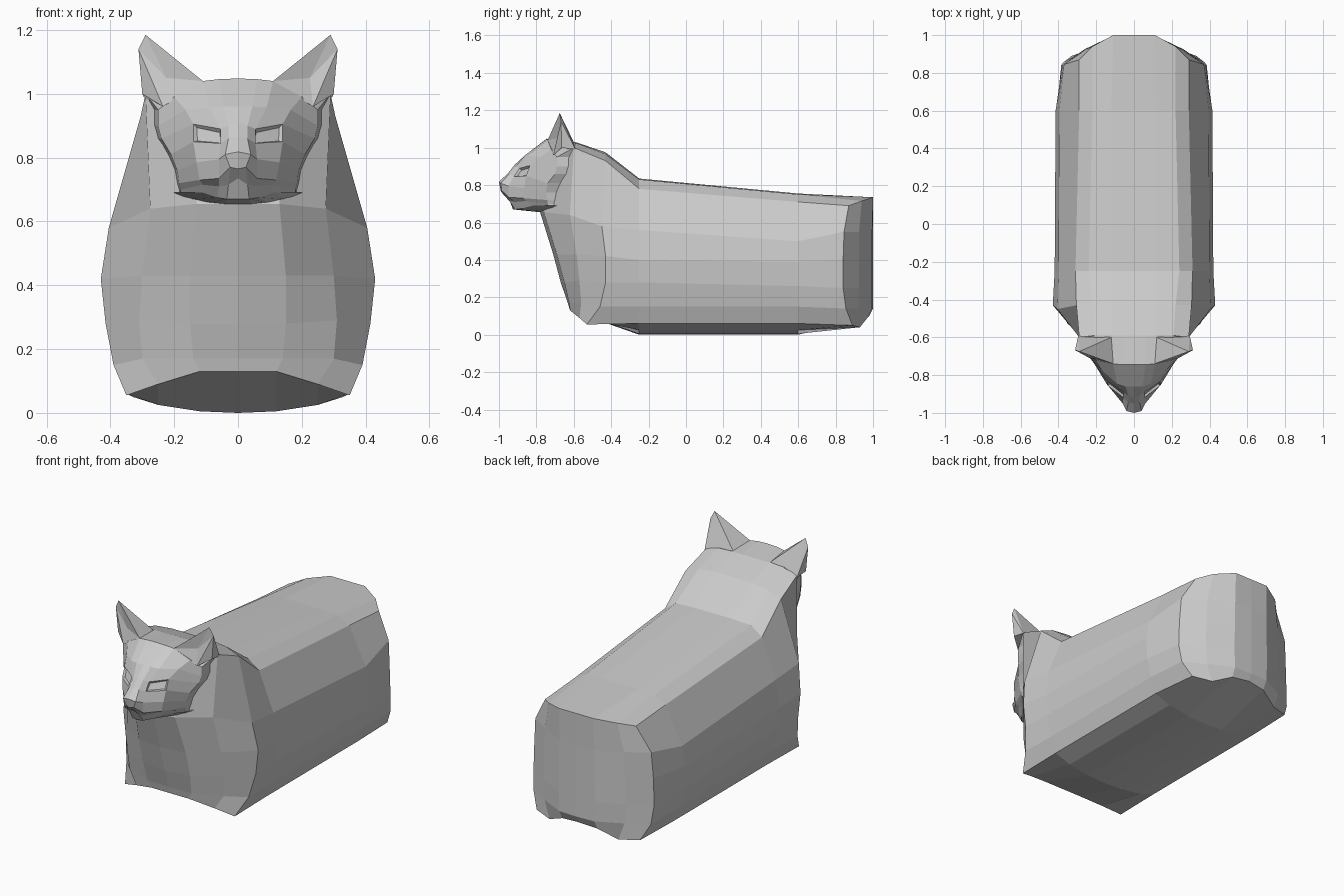
import bpy
import bmesh

cube = bpy.data.objects.get("Cube")
if cube:
    bpy.data.objects.remove(cube, do_unlink=True)

grey = bpy.data.materials.new("light_grey")
grey.use_nodes = True
COLOUR = (0.6, 0.6, 0.6, 1)
grey.diffuse_color = COLOUR
grey.node_tree.nodes["Principled BSDF"].inputs["Base Color"].default_value = COLOUR


def add_faces(bm, polys, sides=(1, -1)):
    """Add polygons, given for the +x half, on the wanted sides."""
    for s in sides:
        for poly in polys:
            pts = []
            for x, y, z in poly:
                if (x * s, y, z) not in pts:
                    pts.append((x * s, y, z))
            if len(pts) > 2:
                bm.faces.new([bm.verts.new(p) for p in pts])


def grid(rows):
    """Quads between neighbouring rows of points."""
    return [(a[i], a[i + 1], b[i + 1], b[i])
            for a, b in zip(rows, rows[1:]) for i in range(len(a) - 1)]


def weld(bm):
    bmesh.ops.remove_doubles(bm, verts=bm.verts[:], dist=0.0005)
    bmesh.ops.holes_fill(bm, edges=[e for e in bm.edges if e.is_boundary], sides=0)
    bmesh.ops.recalc_face_normals(bm, faces=bm.faces[:])


def finish(name, bm):
    me = bpy.data.meshes.new(name)
    bm.to_mesh(me)
    bm.free()
    me.materials.append(grey)
    ob = bpy.data.objects.new(name, me)
    bpy.context.scene.collection.objects.link(ob)
    return ob


# Body: half sections from top centre round to bottom centre
def upright(y, xz):
    return [(x, y, z) for x, z in xz]


rear = [(0, 1, .735), (.11, 1, .735), (.22, .94, .715), (.29, .87, .69),
        (.37, .845, .55), (.38, .84, .4), (.385, .84, .25), (.375, .855, .14),
        (.33, .89, .05), (.22, .93, .04), (.11, .97, .09), (0, .98, .1)]
hip = upright(.6, [(0, .755), (.12, .755), (.22, .75), (.29, .71), (.395, .5),
                   (.415, .39), (.41, .26), (.385, .15), (.35, .06),
                   (.25, .025), (.12, .005), (0, 0)])
shoulder = upright(-.25, [(0, .835), (.12, .835), (.24, .83), (.31, .78), (.40, .56),
                          (.42, .4), (.41, .28), (.385, .15), (.35, .06),
                          (.25, .025), (.12, .005), (0, 0)])
collar = [(0, -.43, .975), (.12, -.43, .975), (.22, -.43, .965), (.305, -.43, .93),
          (.405, -.45, .58), (.43, -.43, .42), (.415, -.43, .28), (.39, -.46, .15),
          (.35, -.53, .055), (.25, -.57, .09), (.12, -.62, .13), (0, -.62, .13)]
nape = [(0, -.59, 1.03), (.12, -.59, 1.03), (.21, -.59, 1.025), (.29, -.6, 1.0)]

bm = bmesh.new()
add_faces(bm, grid([rear, hip, shoulder, collar]))
add_faces(bm, grid([collar[:4], nape]))

# Rounded rump: rows of columns between the rear section's two sides
rump = [rear[3::-1]]
for x, y, z in rear[4:8]:
    rump.append([(x, y, z), (x * .68, .925, z), (x * .3, .995, z), (0, 1, z)])
rump.append(rear[8:])
add_faces(bm, grid(rump))

# Chest: rows from the collar's side to the centre line
chest = [
    [collar[3], nape[3], (.13, -.68, .99), (0, -.68, .99)],
    [collar[4], (.275, -.62, .64), (.13, -.76, .655), (0, -.78, .655)],
    [collar[5], (.30, -.585, .43), (.15, -.69, .43), (0, -.71, .43)],
    [collar[6], (.31, -.57, .29), (.15, -.65, .28), (0, -.67, .28)],
    [collar[7], (.30, -.56, .17), (.14, -.625, .17), (0, -.632, .17)],
    collar[8:],
]
add_faces(bm, grid(chest))
weld(bm)
finish("body", bm)

# Head: rows from the crown down the face to the throat
face = [
    [(0, -.59, 1.03), (.06, -.59, 1.03), (.12, -.59, 1.03), (.21, -.59, 1.025), (.29, -.6, 1.0)],
    [(0, -.745, 1.048), (.06, -.745, 1.046), (.11, -.74, 1.04), (.2, -.72, .99), (.25, -.69, .95)],
    [(0, -.86, .96), (.045, -.86, .96), (.09, -.845, .958), (.165, -.78, .95), (.25, -.69, .9)],
    [(0, -.915, .91), (.03, -.91, .9), (.055, -.89, .89), (.14, -.835, .905), (.24, -.7, .86)],
    [(0, -.95, .865), (.03, -.945, .86), (.055, -.92, .845), (.14, -.855, .85), (.21, -.74, .81)],
    [(0, -1, .818), (.04, -.99, .81), (.06, -.95, .795), (.13, -.865, .785), (.19, -.75, .76)],
    [(0, -.99, .765), (.025, -.985, .77), (.06, -.95, .735), (.12, -.87, .73), (.185, -.74, .72)],
    [(0, -.95, .735), (.03, -.945, .715), (.06, -.915, .71), (.11, -.85, .715), (.18, -.74, .70)],
    [(0, -.925, .67), (.035, -.915, .67), (.065, -.88, .675), (.11, -.82, .69), (.18, -.74, .69)],
    [(0, -.78, .655), (.04, -.78, .655), (.09, -.77, .66), (.15, -.735, .67), (.2, -.70, .69)],
]
# Carry each row's end back into the neck
for row in face[1:]:
    x, y, z = row[-1]
    row.append((x + .02, -.58, z))
face[0].append((.29, -.6, 1.0))

bm = bmesh.new()
add_faces(bm, grid(face))
weld(bm)
# Sunken almond eyes between the brow and cheek rows
eyes = [f for f in bm.faces
        if abs(f.calc_center_median().z - .872) < .006
        and .09 < abs(f.calc_center_median().x) < .11]
bmesh.ops.inset_individual(bm, faces=eyes, thickness=.010, depth=-.012)
finish("head", bm)

# Ears: cupped front, two-point tip, sloping back
A, B, C = (.11, -.74, 1.04), (.235, -.71, .96), (.30, -.665, 1.0)
D, E = (.295, -.59, .99), (.12, -.60, 1.03)
tip, outer_tip = (.29, -.675, 1.185), (.312, -.668, 1.14)
hollow = (.225, -.69, 1.05)
ear = [(A, B, hollow), (B, outer_tip, hollow), (outer_tip, tip, hollow), (tip, A, hollow),
       (B, C, outer_tip), (C, D, outer_tip), (outer_tip, D, tip), (D, E, tip), (E, A, tip)]
for side, name in ((1, "left_ear"), (-1, "right_ear")):
    bm = bmesh.new()
    add_faces(bm, ear, (side,))
    weld(bm)
    finish(name, bm)
